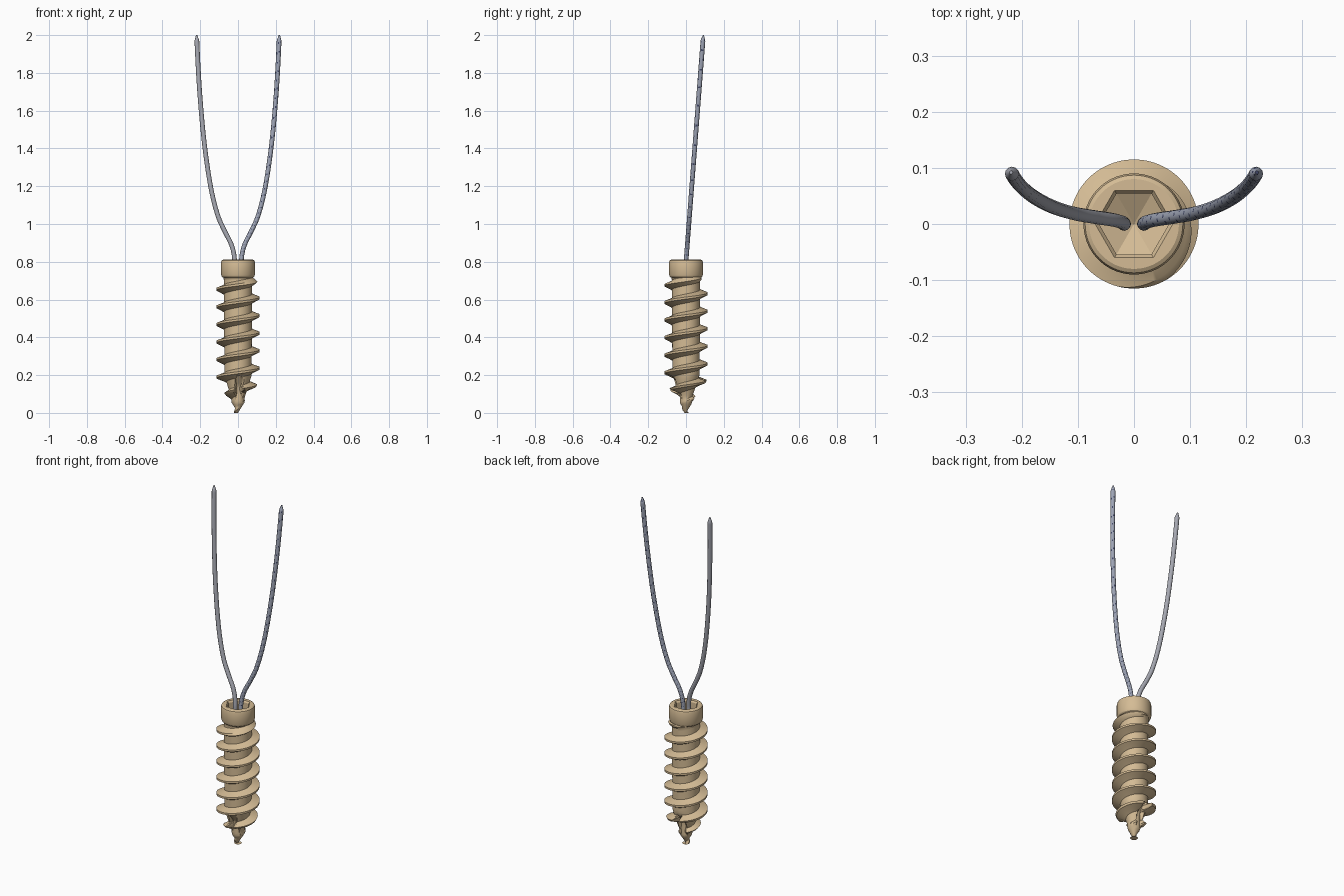
import bpy, math
from mathutils import Vector

if "Cube" in bpy.data.objects:
    bpy.data.objects.remove(bpy.data.objects["Cube"])


def material(name, rgb):
    m = bpy.data.materials.new(name)
    m.diffuse_color = (*rgb, 1)
    m.use_nodes = True
    m.node_tree.nodes["Principled BSDF"].inputs["Base Color"].default_value = m.diffuse_color
    return m


tan = material("tan", (0.66, 0.50, 0.30))
grey = material("grey", (0.38, 0.39, 0.44))
blue_grey = material("blue_grey", (0.34, 0.37, 0.46))
dark_blue = material("dark_blue", (0.05, 0.06, 0.13))


def make(name, verts, faces, mats, angle=35):
    me = bpy.data.meshes.new(name)
    me.from_pydata(verts, [], faces)
    me.validate()
    for m in mats:
        me.materials.append(m)
    me.shade_smooth()
    me.set_sharp_from_angle(angle=math.radians(angle))
    ob = bpy.data.objects.new(name, me)
    bpy.context.collection.objects.link(ob)
    return ob


def interp(z, pts):
    for (z0, a), (z1, b) in zip(pts, pts[1:]):
        if z <= z1:
            return a + (b - a) * max(0, (z - z0) / (z1 - z0))
    return pts[-1][1]


def merge(ob):
    import bmesh
    bm = bmesh.new()
    bm.from_mesh(ob.data)
    bmesh.ops.remove_doubles(bm, verts=bm.verts, dist=1e-5)
    bmesh.ops.dissolve_degenerate(bm, edges=bm.edges, dist=1e-6)
    bm.to_mesh(ob.data)
    bm.free()


# Threaded shaft: a helical ribbon whose upper edge joins the next turn
PITCH, N, TURNS = 0.093, 96, 12
START = -0.0425 - 2 * PITCH
CORE = [(0, 0), (0.055, 0.034), (0.08, 0.034), (0.12, 0.048), (0.20, 0.072), (0.75, 0.075)]
CREST = [(0.04, 0.02), (0.06, 0.035), (0.09, 0.062), (0.13, 0.092), (0.18, 0.115),
         (0.68, 0.115), (0.725, 0.076)]
PROFILE = [(-0.027, 0), (-0.017, 0.45), (-0.006, 1), (0.005, 1), (0.013, 0.45),
           (0.021, 0), (0.036, 0), (0.051, 0)]


def shaft_point(k, dz, h):
    a = 2 * math.pi * k / N
    z = min(max(START + PITCH * k / N + dz, 0), 0.74)
    core = interp(z, CORE)
    r = core + h * max(0, interp(z, CREST) - core)
    # two cutting flutes at front and back
    x, y = r * math.cos(a), r * math.sin(a)
    side = -1 if y > 0 else 1
    if 0.05 < z < 0.2 and -0.014 < x * side < 0.028:
        r = min(r, 0.032 + max(0, z - 0.14) * 0.75)
    return (r * math.cos(a), r * math.sin(a), z)


n = len(PROFILE)
verts = [shaft_point(k, dz, h) for k in range(N * TURNS + 1) for dz, h in PROFILE]
faces = []
for k in range(N * (TURNS - 1)):
    for p in range(n):
        up = (k * n + p + 1, (k + 1) * n + p + 1) if p < n - 1 else ((k + N) * n, (k + N + 1) * n)
        faces.append((k * n + p, (k + 1) * n + p, up[1], up[0]))
shaft = make("threaded_shaft", verts, faces, [tan])
merge(shaft)
shaft.data.shade_smooth()
shaft.data.set_sharp_from_angle(angle=math.radians(35))

# Head with hexagonal drive socket: lofted round and hexagonal rings
RINGS = [(0.074, 0.70, 0), (0.077, 0.715, 0), (0.086, 0.722, 0), (0.090, 0.733, 0),
         (0.090, 0.798, 0), (0.087, 0.807, 0), (0.080, 0.811, 0),
         (0.060, 0.811, 1), (0.054, 0.802, 1), (0.054, 0.56, 1), (0.0005, 0.53, 1)]
S = 72
verts, faces = [], []
for r, z, is_hex in RINGS:
    for j in range(S):
        a = 2 * math.pi * j / S
        rr = r / math.cos(a % (math.pi / 3) - math.pi / 6) if is_hex else r
        verts.append((rr * math.cos(a), rr * math.sin(a), z))
for i in range(len(RINGS) - 1):
    for j in range(S):
        q = (j + 1) % S
        faces.append((i * S + j, i * S + q, (i + 1) * S + q, (i + 1) * S + j))
faces.append(tuple((len(RINGS) - 1) * S + j for j in range(S)))
make("socket_head", verts, faces, [tan], 25)

# Suture strands: swept tubes with pointed ends
PATH = [(0.018, 0.55), (0.018, 0.72), (0.019, 0.82), (0.035, 0.89), (0.072, 0.965), (0.105, 1.04),
        (0.135, 1.15), (0.160, 1.29), (0.183, 1.47), (0.200, 1.66), (0.211, 1.83), (0.219, 2.0)]


def spline(t):
    i = min(int(t), len(PATH) - 2)
    f = t - i
    p0, p1, p2, p3 = [Vector(PATH[min(max(i + d, 0), len(PATH) - 1)]) for d in (-1, 0, 1, 2)]
    q = 0.5 * (2 * p1 + (p2 - p0) * f + (2 * p0 - 5 * p1 + 4 * p2 - p3) * f * f
               + (3 * p1 - p0 - 3 * p2 + p3) * f ** 3)
    return Vector((q.x, 0.092 * max(0, q.y - 0.8) / 1.2, q.y))


def strand(name, side, mats, speckled):
    rings, sides = 220, 12
    verts, faces = [], []
    last = len(PATH) - 1
    for i in range(rings + 1):
        t = last * i / rings
        c = spline(t)
        d = (spline(min(t + 0.02, last)) - spline(max(t - 0.02, 0))).normalized()
        u = Vector((0, 1, 0)).cross(d).normalized()
        v = d.cross(u)
        r = interp(c.z, [(0.5, 0.012), (1.972, 0.0125), (2.0, 0.003)])
        for j in range(sides):
            a = 2 * math.pi * j / sides
            p = c + r * (math.cos(a) * u + math.sin(a) * v)
            verts.append((p.x * side, p.y, min(p.z, 2.0)))
    for i in range(rings):
        for j in range(sides):
            q = (j + 1) % sides
            faces.append((i * sides + j, i * sides + q, (i + 1) * sides + q, (i + 1) * sides + j))
    faces.append(tuple(rings * sides + j for j in range(sides)))
    faces.append(tuple(reversed(range(sides))))
    if side < 0:
        faces = [f[::-1] for f in faces]
    ob = make(name, verts, faces, mats, 50)
    # woven fleck pattern
    if speckled:
        for f in ob.data.polygons:
            i, j = divmod(f.index, sides)
            if (i * 5 + j * 3) % 11 == 0:
                f.material_index = 1


strand("right_strand", 1, [blue_grey, dark_blue], True)
strand("left_strand", -1, [grey], False)
